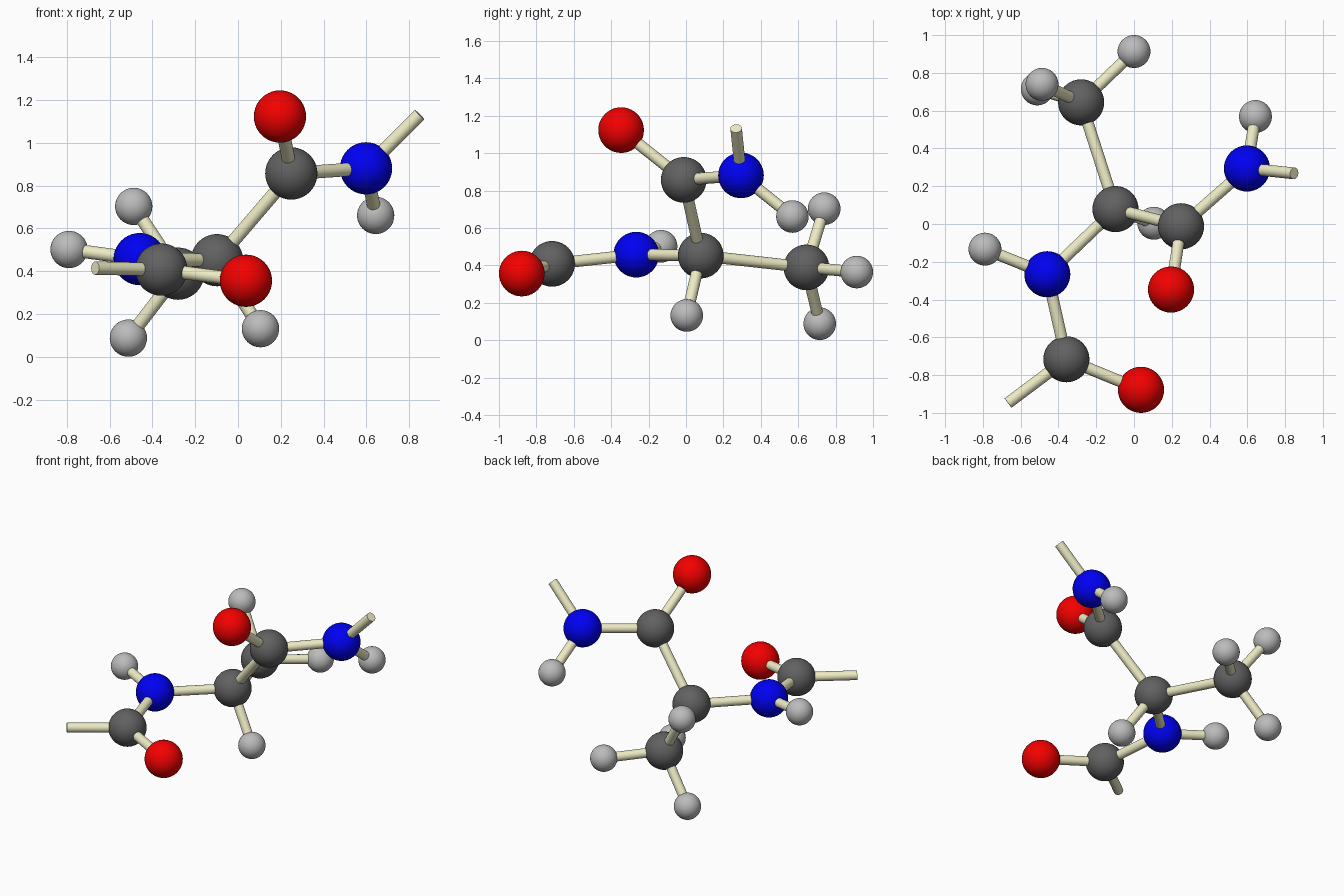
import bpy
from mathutils import Vector
from math import radians

if "Cube" in bpy.data.objects:
    bpy.data.objects.remove(bpy.data.objects["Cube"])

BIG, SMALL, ROD = 0.122, 0.087, 0.031


def material(name, rgb):
    m = bpy.data.materials.new(name)
    m.diffuse_color = (*rgb, 1)
    m.use_nodes = True
    m.node_tree.nodes["Principled BSDF"].inputs["Base Color"].default_value = m.diffuse_color
    return m


MATS = {
    "carbon": material("dark_grey", (0.12, 0.12, 0.12)),
    "hydrogen": material("light_grey", (0.5, 0.5, 0.5)),
    "nitrogen": material("blue", (0.0, 0.0, 0.9)),
    "oxygen": material("red", (0.9, 0.0, 0.0)),
    "bond": material("cream", (0.85, 0.83, 0.55)),
}

# Atom positions: name -> (element, location)
ATOMS = {
    "centre": ("carbon", (-0.098, 0.079, 0.452)),
    "upper_carbon": ("carbon", (0.249, -0.012, 0.857)),
    "upper_oxygen": ("oxygen", (0.196, -0.347, 1.123)),
    "upper_nitrogen": ("nitrogen", (0.598, 0.294, 0.881)),
    "upper_hydrogen": ("hydrogen", (0.643, 0.569, 0.661)),
    "centre_hydrogen": ("hydrogen", (0.105, 0.004, 0.132)),
    "methyl_carbon": ("carbon", (-0.280, 0.644, 0.389)),
    "methyl_hydrogen_a": ("hydrogen", (0.0, 0.913, 0.364)),
    "methyl_hydrogen_b": ("hydrogen", (-0.512, 0.715, 0.088)),
    "methyl_hydrogen_c": ("hydrogen", (-0.487, 0.739, 0.703)),
    "lower_nitrogen": ("nitrogen", (-0.459, -0.266, 0.457)),
    "lower_hydrogen": ("hydrogen", (-0.789, -0.133, 0.502)),
    "lower_carbon": ("carbon", (-0.358, -0.716, 0.408)),
    "lower_oxygen": ("oxygen", (0.037, -0.878, 0.356)),
}

# Open bond ends
ENDS = {"upper_end": (0.848, 0.268, 1.132), "lower_end": (-0.667, -0.948, 0.415)}

BONDS = [
    ("centre", "upper_carbon"), ("upper_carbon", "upper_oxygen"),
    ("upper_carbon", "upper_nitrogen"), ("upper_nitrogen", "upper_hydrogen"),
    ("upper_nitrogen", "upper_end"), ("centre", "centre_hydrogen"),
    ("centre", "methyl_carbon"), ("methyl_carbon", "methyl_hydrogen_a"),
    ("methyl_carbon", "methyl_hydrogen_b"), ("methyl_carbon", "methyl_hydrogen_c"),
    ("centre", "lower_nitrogen"), ("lower_nitrogen", "lower_hydrogen"),
    ("lower_nitrogen", "lower_carbon"), ("lower_carbon", "lower_oxygen"),
    ("lower_carbon", "lower_end"),
]


def finish(name, mat):
    ob = bpy.context.object
    ob.name = name
    ob.data.materials.append(MATS[mat])
    bpy.ops.object.shade_smooth_by_angle(angle=radians(35))


# Atom balls
for name, (element, loc) in ATOMS.items():
    bpy.ops.mesh.primitive_uv_sphere_add(
        segments=40, ring_count=20, location=loc,
        radius=SMALL if element == "hydrogen" else BIG)
    finish(name + "_ball", element)

# Bond rods
points = {n: Vector(a[1]) for n, a in ATOMS.items()}
points.update({n: Vector(p) for n, p in ENDS.items()})
for a, b in BONDS:
    axis = points[b] - points[a]
    bpy.ops.mesh.primitive_cylinder_add(
        vertices=24, radius=ROD, depth=axis.length,
        location=(points[a] + points[b]) / 2,
        rotation=axis.to_track_quat('Z', 'Y').to_euler())
    finish("bond_" + a + "_to_" + b, "bond")
